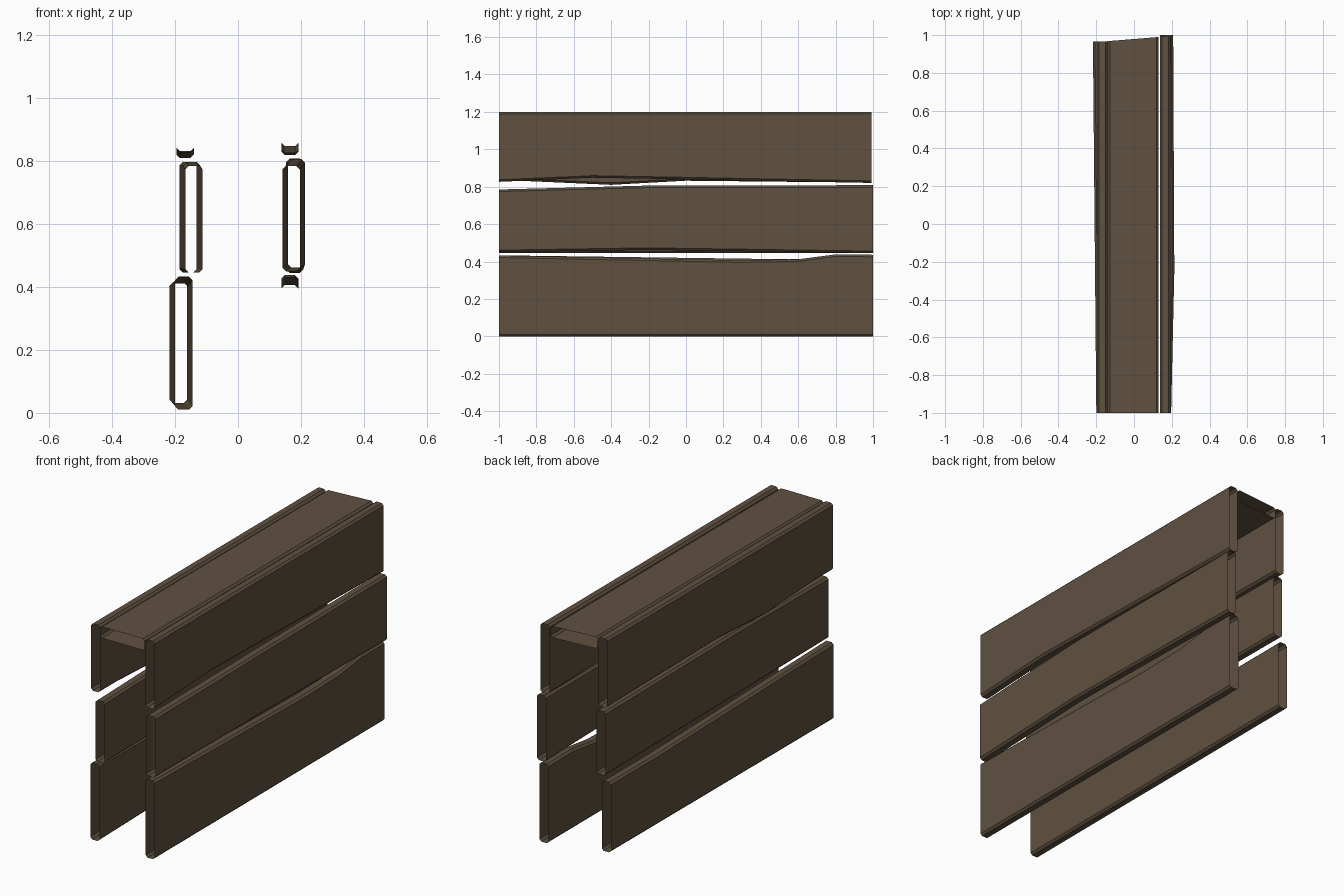
import bpy, bmesh

if "Cube" in bpy.data.objects:
    bpy.data.objects.remove(bpy.data.objects["Cube"])

wood = bpy.data.materials.new("brown wood")
wood.diffuse_color = (0.114, 0.082, 0.051, 1)
wood.use_nodes = True
wood.node_tree.nodes["Principled BSDF"].inputs["Base Color"].default_value = wood.diffuse_color


def lerp(keys, y):
    """Piecewise linear value along the length."""
    if y <= keys[0][0]:
        return keys[0][1]
    for (a, va), (b, vb) in zip(keys, keys[1:]):
        if y <= b:
            return va + (vb - va) * (y - a) / (b - a)
    return keys[-1][1]


def plank(name, x, bottom, top, end, width=0.055, slant=0.0):
    """Open-ended chamfered tube; x, bottom and top are (y, value) keys."""
    ys = sorted({-1.0, end} | {k[0] for k in x + bottom + top if -1 < k[0] < end})
    bm = bmesh.new()
    rings = []
    c, h = 0.011, width / 2
    for y in ys:
        cx, zb, zt = lerp(x, y), lerp(bottom, y), lerp(top, y)
        section = [(-h + c, zb), (h - c, zb), (h, zb + c), (h, zt - c),
                   (h - c, zt), (-h + c, zt), (-h, zt - c), (-h, zb + c)]
        rings.append([bm.verts.new((cx + px, y + (slant * px / h if y == end else 0), pz))
                      for px, pz in section])
    for a, b in zip(rings, rings[1:]):
        for i in range(8):
            j = (i + 1) % 8
            bm.faces.new((a[i], a[j], b[j], b[i]))
    me = bpy.data.meshes.new(name)
    bm.to_mesh(me)
    bm.free()
    me.materials.append(wood)
    bpy.context.collection.objects.link(bpy.data.objects.new(name, me))


# left wall
plank("left_bottom_plank", [(-1, -0.172), (0.965, -0.19)],
      [(-1, 0.01), (0.965, 0.031)],
      [(-1, 0.433), (0.55, 0.412), (0.965, 0.416)], 0.965)
plank("left_middle_plank", [(-1, -0.14), (0.965, -0.159)],
      [(-1, 0.446)], [(-1, 0.785), (-0.2, 0.797)], 0.965)
plank("left_top_plank", [(-1, -0.168)],
      [(-0.85, 0.83), (-0.4, 0.81), (0, 0.832), (0.965, 0.822)], [(-1, 1.2)], 0.965)

# right wall
plank("right_bottom_plank", [(-1, 0.165)], [(-1, 0.0)],
      [(-1, 0.432), (0.3, 0.406), (0.6, 0.412), (0.8, 0.438), (1, 0.436)], 1.0)
plank("right_middle_plank", [(-1, 0.169), (-0.25, 0.186), (1, 0.18)],
      [(-1, 0.45), (-0.2, 0.462), (1, 0.445)],
      [(-1, 0.785), (-0.2, 0.806), (1, 0.808)], 1.0)
plank("right_top_plank", [(-1, 0.165)],
      [(-1, 0.826), (-0.5, 0.848), (0, 0.839), (1, 0.82)], [(-1, 1.2)], 0.993)

# flat board closing the top
plank("top_board", [(-1, -0.004)], [(-1, 1.135)], [(-1, 1.198)], 0.979,
      width=0.27, slant=0.011)
